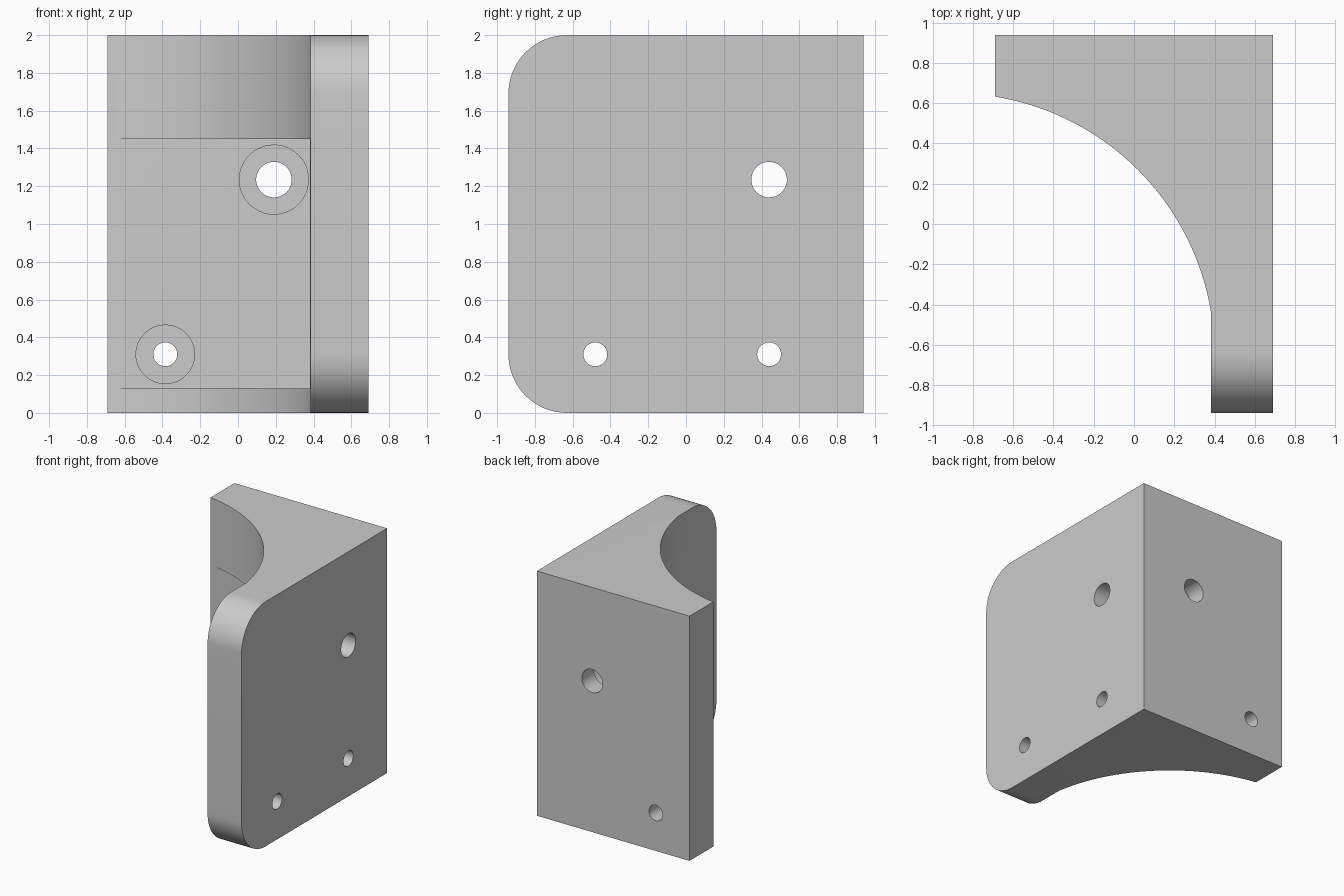
import bpy, bmesh
from math import pi, atan2, cos, sin
from mathutils import Matrix, Vector

cube = bpy.data.objects.get("Cube")
if cube:
    bpy.data.objects.remove(cube, do_unlink=True)

X, Y, H = 0.69, 0.94, 2.0          # half width, half depth, height
INNER_X, INNER_Y = 0.38, 0.627     # inner faces of the two plates
CORNER = 0.31                      # rounded corner radius

grey = bpy.data.materials.new("light_grey")
grey.use_nodes = True
grey.diffuse_color = (0.6, 0.6, 0.6, 1)
grey.node_tree.nodes["Principled BSDF"].inputs["Base Color"].default_value = (0.6, 0.6, 0.6, 1)


def to_object(bm, name):
    bmesh.ops.recalc_face_normals(bm, faces=bm.faces)
    mesh = bpy.data.meshes.new(name)
    bm.to_mesh(mesh)
    bm.free()
    mesh.materials.append(grey)
    obj = bpy.data.objects.new(name, mesh)
    bpy.context.collection.objects.link(obj)
    return obj


def cut(target, bm):
    cutter = to_object(bm, "cutter")
    cutter.hide_render = True
    mod = target.modifiers.new("cut", 'BOOLEAN')
    mod.operation = 'DIFFERENCE'
    mod.solver = 'EXACT'
    mod.object = cutter
    bpy.ops.object.select_all(action='DESELECT')
    bpy.context.view_layer.objects.active = target
    target.select_set(True)
    bpy.ops.object.modifier_apply(modifier=mod.name)
    bpy.data.objects.remove(cutter, do_unlink=True)


def box(lo, hi):
    bm = bmesh.new()
    lo, hi = Vector(lo), Vector(hi)
    bmesh.ops.create_cube(bm, size=1, matrix=Matrix.Translation((lo + hi) / 2)
                          @ Matrix.Diagonal((*(hi - lo), 1)))
    return bm


def cylinder(center, radius, depth, axis):
    bm = bmesh.new()
    turn = Matrix.Rotation(pi / 2, 4, 'Y' if axis == 'X' else 'X')
    bmesh.ops.create_cone(bm, cap_ends=True, segments=48, radius1=radius, radius2=radius,
                          depth=depth, matrix=Matrix.Translation(center) @ turn)
    return bm


# Bracket body: corner profile with a concave arc, extruded upward
cx, cy, R = -0.90, -0.65, 1.30
a0, a1 = atan2(0.21, 1.283), atan2(1.283, 0.21)
arc = [(cx + R * cos(a0 + (a1 - a0) * i / 32), cy + R * sin(a0 + (a1 - a0) * i / 32))
       for i in range(33)]
profile = [(X, Y), (X, -Y), (arc[0][0], -Y)] + arc + [(-X, arc[-1][1]), (-X, Y)]
bm = bmesh.new()
base = bm.faces.new([bm.verts.new((x, y, 0)) for x, y in profile])
top = bmesh.ops.extrude_face_region(bm, geom=[base])["geom"]
bmesh.ops.translate(bm, verts=[v for v in top if isinstance(v, bmesh.types.BMVert)], vec=(0, 0, H))

# Rounded front corners of the side plate
front = [e for e in bm.edges if all(abs(v.co.y + Y) < 1e-4 for v in e.verts)
         and abs(e.verts[0].co.z - e.verts[1].co.z) < 1e-4]
bmesh.ops.bevel(bm, geom=front, offset=CORNER, segments=16, profile=0.5, affect='EDGES')
bracket = to_object(bm, "corner_bracket")

# Pocket between the upper and lower webs
cut(bracket, box((-1, -0.6, 0.13), (INNER_X, INNER_Y, 1.45)))

# Counterbored bolt holes: (position along plate, height, hole radius, bore radius)
BIG, SMALL = (0.094, 0.183), (0.063, 0.155)
for x, z, (hole, bore) in [(0.19, 1.235, BIG), (-0.385, 0.31, SMALL)]:
    cut(bracket, cylinder((x, Y, z), hole, 0.8, 'Y'))
    cut(bracket, cylinder((x, INNER_Y, z), bore, 0.31, 'Y'))
for y, z, (hole, bore) in [(0.44, 1.235, BIG), (0.44, 0.31, SMALL), (-0.48, 0.31, SMALL)]:
    cut(bracket, cylinder((X, y, z), hole, 0.8, 'X'))
    cut(bracket, cylinder((INNER_X, y, z), bore, 0.31, 'X'))

bpy.ops.object.shade_smooth_by_angle(angle=pi / 6)
